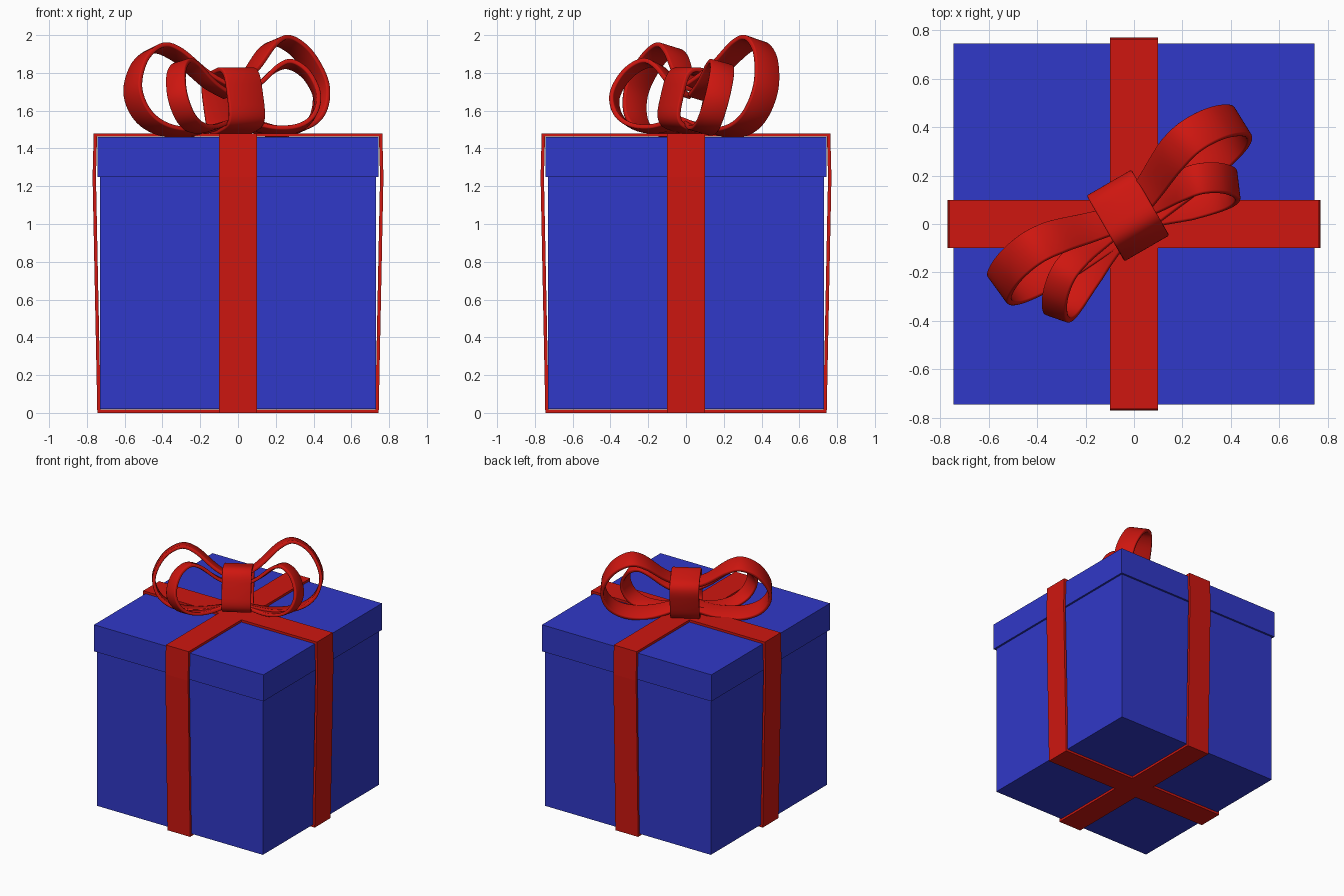
import bpy, bmesh, math
from mathutils import Vector

if "Cube" in bpy.data.objects:
    bpy.data.objects.remove(bpy.data.objects["Cube"])


def material(name, rgb):
    m = bpy.data.materials.new(name)
    m.diffuse_color = (*rgb, 1)
    m.use_nodes = True
    m.node_tree.nodes["Principled BSDF"].inputs["Base Color"].default_value = m.diffuse_color
    return m


BLUE = material("blue_card", (0.03, 0.04, 0.58))
RED = material("red_ribbon", (0.62, 0.008, 0.005))


def block(name, half, z0, z1):
    bpy.ops.mesh.primitive_cube_add(size=1, location=(0, 0, (z0 + z1) / 2))
    o = bpy.context.object
    o.name = name
    o.scale = (2 * half, 2 * half, z1 - z0)
    o.data.materials.append(BLUE)


def strip(name, frames, closed, thickness, smooth=False):
    """Ribbon from (centre, half width vector) pairs, thickened about its middle."""
    bm = bmesh.new()
    rows = [(bm.verts.new(c - w), bm.verts.new(c + w)) for c, w in frames]
    n = len(rows)
    for i in range(n if closed else n - 1):
        a, b = rows[i], rows[(i + 1) % n]
        bm.faces.new((a[0], a[1], b[1], b[0]))
    bmesh.ops.recalc_face_normals(bm, faces=bm.faces)
    me = bpy.data.meshes.new(name)
    bm.to_mesh(me)
    bm.free()
    o = bpy.data.objects.new(name, me)
    bpy.context.collection.objects.link(o)
    me.materials.append(RED)
    s = o.modifiers.new("thickness", 'SOLIDIFY')
    s.thickness, s.offset, s.use_even_offset = thickness, 0, True
    if smooth:
        b = o.modifiers.new("soft_edges", 'BEVEL')
        b.width, b.segments, b.limit_method = 0.007, 2, 'ANGLE'
        b.angle_limit = math.radians(50)
        bpy.context.view_layer.objects.active = o
        o.select_set(True)
        bpy.ops.object.shade_smooth_by_angle(angle=math.radians(40))
        o.select_set(False)


def catmull(pts, steps):
    """Smooth open curve through 2D points."""
    p = [Vector(q) for q in pts]
    p = [2 * p[0] - p[1]] + p + [2 * p[-1] - p[-2]]
    out = []
    for i in range(1, len(p) - 2):
        a, b, c, d = p[i - 1:i + 3]
        for k in range(steps):
            t = k / steps
            out.append(0.5 * (2 * b + (c - a) * t + (2 * a - 5 * b + 4 * c - d) * t * t
                              + (3 * b - a - 3 * c + d) * t ** 3))
    return out + [p[-2]]


# Box and lid
block("box_base", 0.73, 0.02, 1.25)
block("box_lid", 0.745, 1.25, 1.461)

# Two flat ribbons wrapped round the box
half = [(0.736, 0.009), (0.761, 1.25), (0.755, 1.471)]
ring = half + [(-x, z) for x, z in reversed(half)]
strip("ribbon_left_right", [(Vector((x, 0, z)), Vector((0, 0.1, 0))) for x, z in ring], True, 0.018)
strip("ribbon_front_back", [(Vector((0, x, z)), Vector((0.1, 0, 0))) for x, z in ring], True, 0.018)

# Bow loops: one teardrop profile (reach, height) bent along a plan curve, whole bow tilted
TILT = math.radians(15)
UP = Vector((0, 0, 1))
TEARDROP = catmull([(0, .5), (.25, .68), (.5, .94), (.68, 1), (.88, .83), (1, .5),
                    (.93, .2), (.72, .03), (.4, 0), (0, .12)], 7)


def bow_loop(name, start, bend, tip, z0, z1, width, side):
    s, c, e = (Vector((*p, 0)) for p in (start, bend, tip))
    frames = []
    for r, h in TEARDROP:
        plan = s * (1 - r) ** 2 + c * 2 * r * (1 - r) + e * r * r
        head = ((c - s) * (1 - r) + (e - c) * r).normalized()
        right = head.cross(UP) * side
        z = z0 + (z1 - z0) * h
        centre = plan + UP * z - right * (z - (z0 + z1) / 2) * math.tan(TILT)
        w = width / 2 * (0.7 + 0.3 * min(1, max(0, r * 2)))
        frames.append((centre, (right * math.cos(TILT) + UP * math.sin(TILT)) * w))
    strip(name, frames, False, 0.025, True)


bow_loop("bow_loop_right_large", (-.02, .03), (.19, .27), (.437, .423), 1.487, 1.969, .15, 1)
bow_loop("bow_loop_right_small", (0, .05), (.22, .14), (.42, .165), 1.497, 1.845, .13, 1)
bow_loop("bow_loop_left_large", (-.03, .03), (-.32, -.09), (-.557, -.262), 1.487, 1.93, .15, -1)
bow_loop("bow_loop_left_small", (-.05, 0), (-.24, -.15), (-.32, -.378), 1.505, 1.852, .11, -1)

# Knot: rounded-square band round the middle of the bow, tilted the same way
yaw = math.radians(30)
along = Vector((math.cos(yaw), math.sin(yaw), 0))
across = along.cross(UP)
knot = []
for i in range(48):
    a = 2 * math.pi * i / 48
    p = 0.128 * math.copysign(abs(math.cos(a)) ** 0.5, math.cos(a))
    q = 0.158 * math.copysign(abs(math.sin(a)) ** 0.5, math.sin(a))
    pt = across * (p * math.cos(TILT) - q * math.sin(TILT)) + UP * (p * math.sin(TILT) + q * math.cos(TILT))
    knot.append((Vector((-0.025, 0.035, 1.65)) + pt, along * 0.107))
strip("bow_knot", knot, True, 0.025, True)
